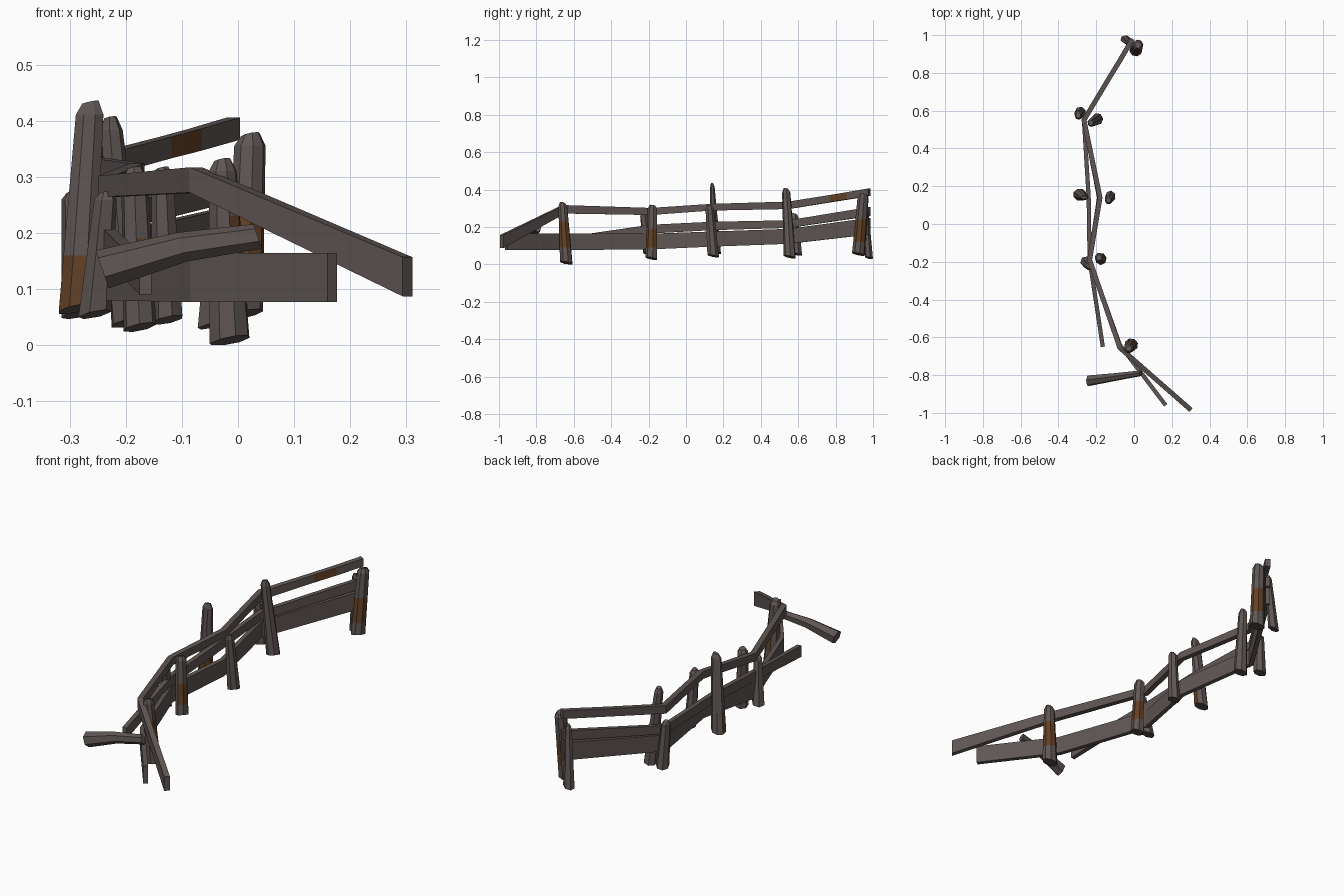
import bpy, math
from mathutils import Vector

if "Cube" in bpy.data.objects:
    bpy.data.objects.remove(bpy.data.objects["Cube"])


def material(name, rgb):
    m = bpy.data.materials.new(name)
    m.diffuse_color = (*rgb, 1)
    m.use_nodes = True
    m.node_tree.nodes["Principled BSDF"].inputs["Base Color"].default_value = m.diffuse_color
    return m


WOOD = material("weathered wood", (0.115, 0.094, 0.088))
RUST = material("brown stain", (0.125, 0.052, 0.018))


def loft(name, rings, stained):
    """Skin closed rings; stained(level, side) picks the stain colour."""
    n = len(rings[0])
    verts = [v for r in rings for v in r]
    faces, mats = [], []
    for i in range(len(rings) - 1):
        for j in range(n):
            k = (j + 1) % n
            faces.append((i*n + j, i*n + k, (i+1)*n + k, (i+1)*n + j))
            mats.append(int(stained(i, j)))
    last = (len(rings) - 1) * n
    faces += [tuple(reversed(range(n))), tuple(range(last, last + n))]
    mats += [0, 0]
    me = bpy.data.meshes.new(name)
    me.from_pydata(verts, [], faces)
    me.materials.append(WOOD)
    me.materials.append(RUST)
    me.polygons.foreach_set("material_index", mats)
    ob = bpy.data.objects.new(name, me)
    bpy.context.collection.objects.link(ob)
    return ob


def post(name, base, top, r0, r1, n=7, turn=0.0, band=None, facing=None):
    """Tapered leaning post with a bevelled, slightly slanted top."""
    base, top = Vector(base), Vector(top)
    h = top.z - base.z
    ts = [0, 0.94, 1]
    if band:
        lo, hi = [(z - base.z) / h for z in band]
        ts = sorted({0, max(lo, 0), min(hi, 0.93), 0.94, 1})
    rings = []
    for t in ts:
        c = base.lerp(top, t)
        s = 0.6 if t == 1 else 1
        rx = (r0[0] + (r1[0] - r0[0]) * t) * s
        ry = (r0[1] + (r1[1] - r0[1]) * t) * s
        ring = []
        for j in range(n):
            a = turn + math.tau * j / n
            dx, dy = rx * math.cos(a), ry * math.sin(a)
            slant = 0.2 * (dx - dy) if t in (0, 1) else 0
            ring.append(Vector((c.x + dx, c.y + dy, max(c.z + slant, 0))))
        rings.append(ring)

    def stained(i, j):
        if not band:
            return False
        a = turn + math.tau * (j + 0.5) / n
        mid = base.z + h * (ts[i] + ts[i + 1]) / 2
        towards = math.cos(a) * facing[0] + math.sin(a) * facing[1]
        return band[0] < mid < band[1] and towards > -0.3
    return loft(name, rings, stained)


def rail(name, path, thick, stain=()):
    """Mitred board; path points are x, y, bottom z, top z."""
    rings = []
    for i, (x, y, lo, hi) in enumerate(path):
        p = Vector((x, y))
        ds = []
        if i > 0:
            ds.append((p - Vector(path[i-1][:2])).normalized())
        if i < len(path) - 1:
            ds.append((Vector(path[i+1][:2]) - p).normalized())
        d = sum(ds, Vector((0, 0))).normalized()
        w = thick / 2 / d.dot(ds[0])
        nx, ny = d.y * w, -d.x * w
        rings.append([Vector((x + nx, y + ny, lo)), Vector((x + nx, y + ny, hi)),
                      Vector((x - nx, y - ny, hi)), Vector((x - nx, y - ny, lo))])
    # ring order runs clockwise along the path, so side 0 faces +x
    return loft(name, [list(reversed(r)) for r in rings],
                lambda i, j: i in stain and j == 2)


# Posts on the outer (+x) side
post("end_post_front", (-0.015, -0.64, 0.008), (-0.028, -0.66, 0.33),
     (0.037, 0.035), (0.025, 0.024), 8, 0.3, (0.09, 0.23), (1, 0.3))
post("second_post", (-0.175, -0.185, 0.032), (-0.185, -0.178, 0.315),
     (0.03, 0.033), (0.024, 0.026), 7, 0.2, (0.09, 0.19), (1, 0.0))
post("middle_post", (-0.125, 0.145, 0.045), (-0.135, 0.125, 0.315),
     (0.028, 0.032), (0.02, 0.022), 7, 0.5)
post("fourth_post", (-0.195, 0.555, 0.04), (-0.228, 0.535, 0.405),
     (0.032, 0.033), (0.02, 0.022), 7, 0.1)
post("end_post_back", (0.01, 0.922, 0.055), (0.022, 0.948, 0.375),
     (0.035, 0.035), (0.028, 0.03), 8, 0.2, (0.12, 0.24), (1, 0.0))

# Posts on the inner (-x) side
post("second_back_post", (-0.255, -0.2, 0.055), (-0.235, -0.225, 0.272),
     (0.03, 0.03), (0.02, 0.022), 6, 0.2)
post("tall_middle_post", (-0.287, 0.155, 0.065), (-0.263, 0.14, 0.433),
     (0.035, 0.034), (0.026, 0.012), 8, 0.39, (0.06, 0.16), (-0.3, -1))
post("fourth_back_post", (-0.285, 0.59, 0.055), (-0.295, 0.575, 0.272),
     (0.03, 0.032), (0.02, 0.024), 7, 0.4)
post("end_back_post", (-0.045, 0.978, 0.035), (-0.028, 0.958, 0.33),
     (0.028, 0.022), (0.016, 0.014), 6, 0.3)

# Long boards that bend at each post
rail("top_rail", [(0.302, -0.985, 0.087, 0.157), (-0.075, -0.655, 0.272, 0.317),
                  (-0.235, -0.19, 0.264, 0.302), (-0.18, 0.14, 0.288, 0.324),
                  (-0.265, 0.55, 0.296, 0.336), (-0.13, 0.775, 0.333, 0.371),
                  (-0.075, 0.865, 0.347, 0.386), (-0.008, 0.98, 0.366, 0.406)],
     0.026, (5,))
rail("middle_rail", [(-0.165, -0.65, 0.09, 0.145), (-0.235, -0.19, 0.165, 0.212),
                     (-0.24, 0.14, 0.183, 0.228), (-0.265, 0.55, 0.195, 0.236),
                     (-0.008, 0.98, 0.258, 0.306)], 0.022)
rail("bottom_board", [(0.168, -0.96, 0.077, 0.164), (-0.075, -0.64, 0.077, 0.164),
                      (-0.235, -0.19, 0.08, 0.164), (-0.185, 0.14, 0.095, 0.176),
                      (-0.265, 0.55, 0.11, 0.19), (-0.008, 0.98, 0.16, 0.248)],
     0.022)

# Fallen beam leaning across the broken end
beam = []
for x, y, z, ry, rz in ((-0.242, -0.83, 0.135, 0.03, 0.034),
                        (-0.1, -0.81, 0.175, 0.022, 0.026),
                        (0.035, -0.79, 0.194, 0.016, 0.022)):
    beam.append([Vector((x + 0.35 * -rz * math.sin(a), y + ry * math.cos(a),
                         z + rz * math.sin(a)))
                 for a in (0.4 + math.tau * j / 6 for j in range(6))])
loft("fallen_beam", beam, lambda i, j: False)
